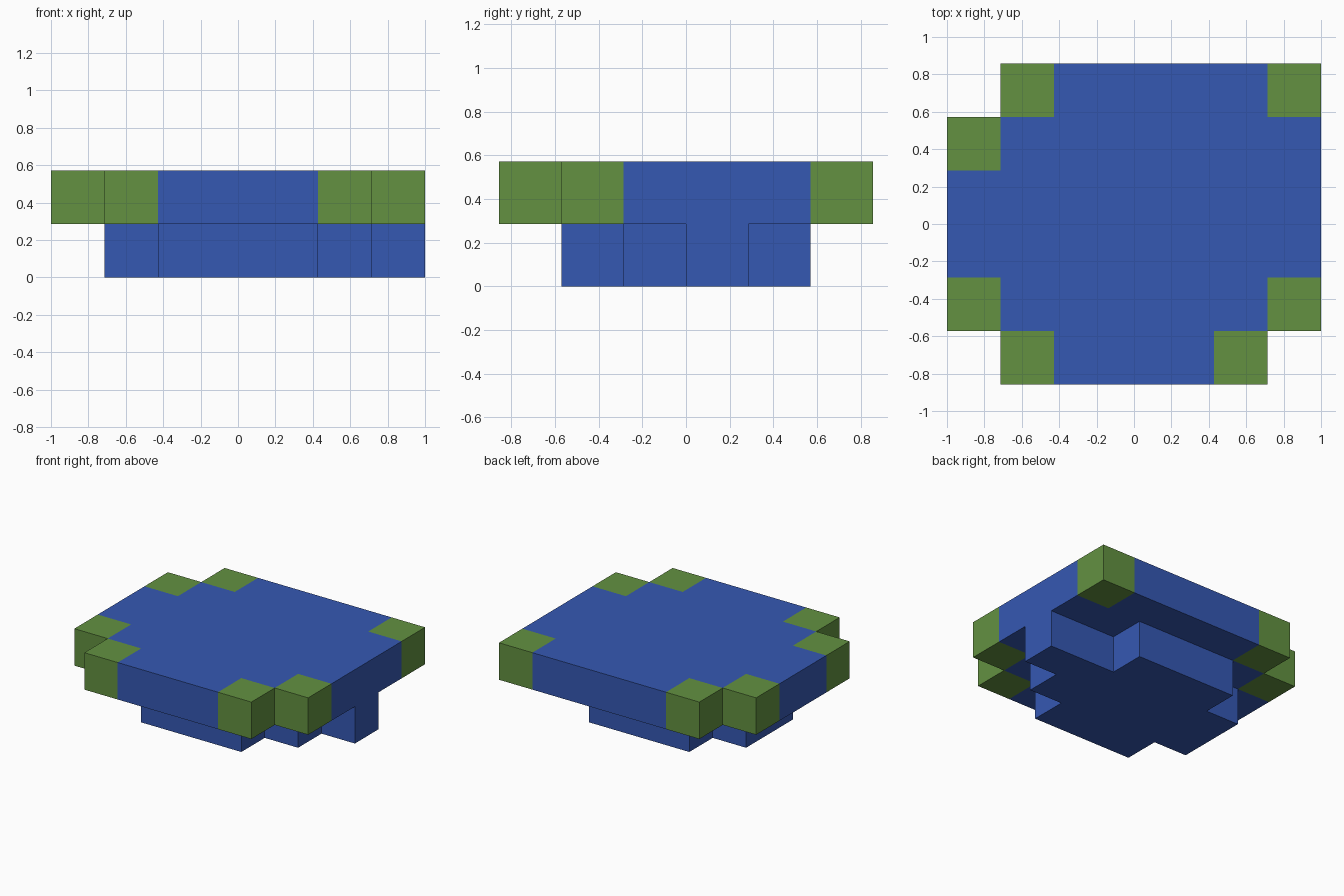
import bpy
import bmesh
from mathutils import Vector

cube = bpy.data.objects.get("Cube")
if cube:
    bpy.data.objects.remove(cube, do_unlink=True)

CELL = 2 / 7

# Plan of each layer, back row first: B = blue, G = green
UPPER = [".GBBBBG",
         "GBBBBBB",
         "BBBBBBB",
         "BBBBBBB",
         "GBBBBBG",
         ".GBBBG."]
LOWER = [".......",
         "..BBB..",
         ".BBBBBB",
         ".BBBBB.",
         "..BBB..",
         "......."]


def material(name, rgb):
    mat = bpy.data.materials.new(name)
    mat.use_nodes = True
    color = (*rgb, 1)
    mat.diffuse_color = color
    mat.node_tree.nodes["Principled BSDF"].inputs["Base Color"].default_value = color
    return mat


def cells(plan, layer, letter):
    return {(i, 5 - r, layer) for r, row in enumerate(plan)
            for i, c in enumerate(row) if c == letter}


def build(name, part, solid, mat):
    """Outer faces of the part's cells, merged into flat panels."""
    bm = bmesh.new()
    for cell in part:
        centre = Vector(cell) + Vector((0.5, 0.5, 0.5))
        for axis in range(3):
            for sign in (-1, 1):
                n = Vector((0, 0, 0))
                n[axis] = sign
                if tuple(int(a + b) for a, b in zip(cell, n)) in solid:
                    continue
                u = Vector((0, 0, 0))
                u[(axis + 1) % 3] = 0.5
                v = n.cross(u)
                mid = centre + n / 2
                corners = (mid + u + v, mid - u + v, mid - u - v, mid + u - v)
                bm.faces.new([bm.verts.new((p - Vector((3.5, 3, 0))) * CELL)
                              for p in corners])
    bmesh.ops.remove_doubles(bm, verts=bm.verts[:], dist=0.001)
    bmesh.ops.dissolve_limit(bm, angle_limit=0.01, verts=bm.verts[:],
                             edges=bm.edges[:])
    mesh = bpy.data.meshes.new(name)
    bm.to_mesh(mesh)
    bm.free()
    mesh.materials.append(mat)
    bpy.context.collection.objects.link(bpy.data.objects.new(name, mesh))


blue = material("blue", (0.036, 0.098, 0.45))
green = material("green", (0.125, 0.285, 0.053))

slab = cells(UPPER, 1, "B")
corners = cells(UPPER, 1, "G")
base = cells(LOWER, 0, "B")
solid = slab | corners | base

# Wide upper slab, green rim blocks and the smaller base underneath
build("upper_slab", slab, solid, blue)
build("rim_blocks", corners, solid, green)
build("lower_base", base, solid, blue)
